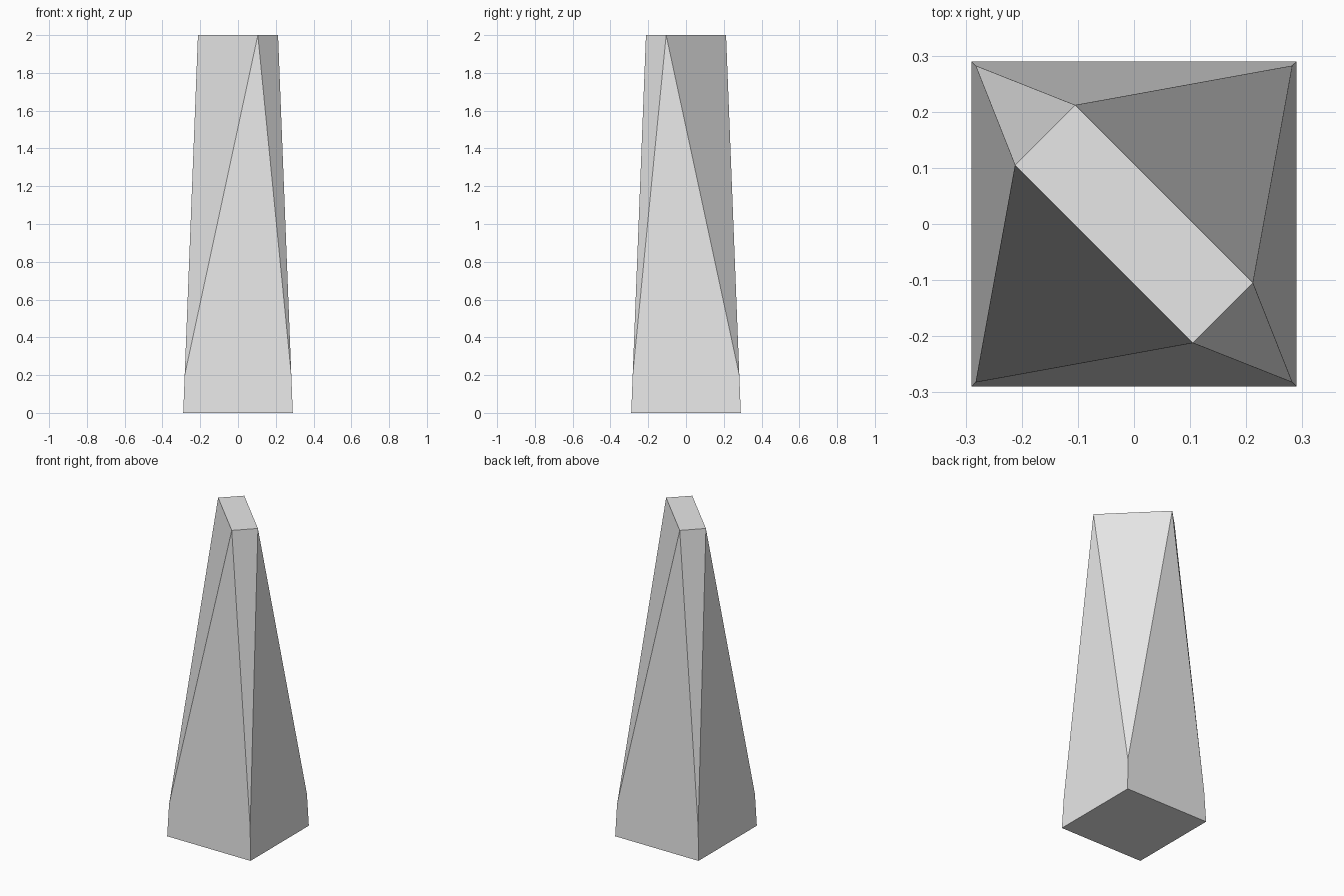
import bpy
import bmesh

cube = bpy.data.objects.get("Cube")
if cube:
    bpy.data.objects.remove(cube, do_unlink=True)

HEIGHT = 2.0
BASE, TOP = 0.29, 0.212      # half widths of the tapering shaft
SHOULDER = 0.2               # height where the corner facets begin
TIP = 0.105                  # offset of the ridge corners

# Plain grey stone
stone = bpy.data.materials.new("grey_stone")
stone.use_nodes = True
grey = (0.8, 0.8, 0.8, 1.0)
stone.diffuse_color = grey
stone.node_tree.nodes["Principled BSDF"].inputs["Base Color"].default_value = grey


def square(bm, z):
    """Corners of the tapering shaft at height z, counter-clockwise."""
    h = BASE + (TOP - BASE) * z / HEIGHT
    return [bm.verts.new((sx * h, sy * h, z))
            for sx, sy in ((-1, -1), (1, -1), (1, 1), (-1, 1))]


bm = bmesh.new()
base = square(bm, 0)
shoulder = square(bm, SHOULDER)

# One ridge corner lies in each side: front, right, back, left
ridge = [bm.verts.new((x, y, HEIGHT))
         for x, y in ((TIP, -TOP), (TOP, -TIP), (-TIP, TOP), (-TOP, TIP))]

for i in range(4):
    j = (i + 1) % 4
    # Pentagonal side, then the triangular facet on its far corner
    bm.faces.new((base[i], base[j], shoulder[j], ridge[i], shoulder[i]))
    bm.faces.new((shoulder[j], ridge[j], ridge[i]))

bm.faces.new(ridge)
bm.faces.new(list(reversed(base)))
bmesh.ops.recalc_face_normals(bm, faces=bm.faces[:])

mesh = bpy.data.meshes.new("faceted_pillar")
bm.to_mesh(mesh)
bm.free()
mesh.materials.append(stone)
pillar = bpy.data.objects.new("faceted_pillar", mesh)
bpy.context.collection.objects.link(pillar)
